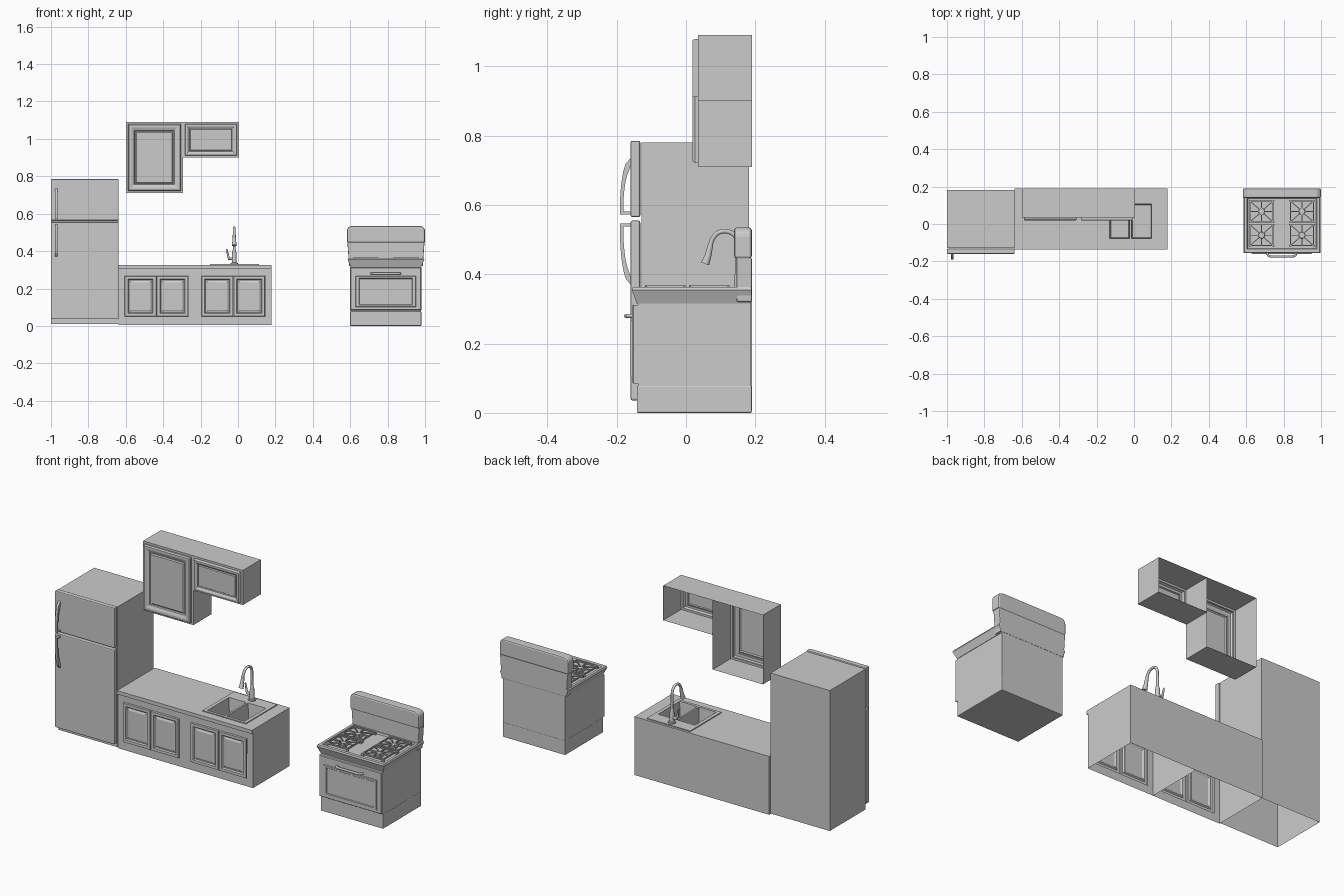
import bpy, bmesh, math
from mathutils import Matrix, Vector

if "Cube" in bpy.data.objects:
    bpy.data.objects.remove(bpy.data.objects["Cube"])


def place(axis, u, v, w):
    return {'x': (w, u, v), 'y': (u, w, v), 'z': (u, v, w)}[axis]


def finish(name, bm, bevel=0, segs=2):
    bmesh.ops.recalc_face_normals(bm, faces=bm.faces[:])
    me = bpy.data.meshes.new(name)
    bm.to_mesh(me)
    bm.free()
    ob = bpy.data.objects.new(name, me)
    bpy.context.collection.objects.link(ob)
    if bevel:
        m = ob.modifiers.new("bevel", 'BEVEL')
        m.width, m.segments, m.limit_method = bevel, segs, 'ANGLE'
    return ob


def loft(name, axis, rings, cap0=False, cap1=True, skip=(), bevel=0):
    """Joins rectangles (u0, u1, v0, v1, w) stacked along an axis."""
    bm = bmesh.new()
    loops = [[bm.verts.new(place(axis, u, v, w)) for u, v in ((a, c), (b, c), (b, d), (a, d))]
             for a, b, c, d, w in rings]
    for p, q in zip(loops, loops[1:]):
        for i in range(4):
            if i not in skip:
                j = (i + 1) % 4
                bm.faces.new((p[i], p[j], q[j], q[i]))
    if cap0:
        bm.faces.new(loops[0])
    if cap1:
        bm.faces.new(loops[-1])
    return finish(name, bm, bevel)


def box(name, x0, x1, y0, y1, z0, z1, bevel=0):
    return loft(name, 'z', [(x0, x1, y0, y1, z0), (x0, x1, y0, y1, z1)], cap0=True, bevel=bevel)


def plate(name, axis, us, vs, w, holes, thick=0):
    """Flat sheet of grid cells, leaving out the hole cells."""
    bm = bmesh.new()
    g = [[bm.verts.new(place(axis, u, v, w)) for v in vs] for u in us]
    for i in range(len(us) - 1):
        for j in range(len(vs) - 1):
            if (i, j) not in holes:
                bm.faces.new((g[i][j], g[i + 1][j], g[i + 1][j + 1], g[i][j + 1]))
    if thick:
        res = bmesh.ops.extrude_face_region(bm, geom=bm.faces[:], use_keep_orig=True)
        off = Vector(place(axis, 0, 0, -thick))
        bmesh.ops.translate(bm, vec=off, verts=[e for e in res['geom'] if isinstance(e, bmesh.types.BMVert)])
    return finish(name, bm)


def prism(name, axis, pts, w0, w1, bevel=0):
    bm = bmesh.new()
    a, b = ([bm.verts.new(place(axis, u, v, w)) for u, v in pts] for w in (w0, w1))
    bm.faces.new(a)
    bm.faces.new(b)
    for i in range(len(pts)):
        j = (i + 1) % len(pts)
        bm.faces.new((a[i], a[j], b[j], b[i]))
    return finish(name, bm, bevel)


def tube(name, pts, radii, spline='POLY'):
    cu = bpy.data.curves.new(name, 'CURVE')
    cu.dimensions, cu.bevel_depth, cu.bevel_resolution = '3D', 1.0, 3
    cu.use_fill_caps = True
    sp = cu.splines.new(spline)
    sp.points.add(len(pts) - 1)
    for p, co, r in zip(sp.points, pts, radii):
        p.co, p.radius = (*co, 1), r
    if spline == 'NURBS':
        sp.order_u, sp.use_endpoint_u, sp.resolution_u = 3, True, 6
    ob = bpy.data.objects.new(name, cu)
    bpy.context.collection.objects.link(ob)
    bpy.ops.object.select_all(action='DESELECT')
    ob.select_set(True)
    bpy.context.view_layer.objects.active = ob
    bpy.ops.object.convert(target='MESH')
    bpy.ops.object.shade_smooth_by_angle(angle=math.radians(40))


def panel_door(name, x0, x1, z0, z1, y, steps):
    """Moulded door; steps are (inset, distance in front of y)."""
    loft(name, 'y', [(x0 + i, x1 - i, z0 + i, z1 - i, y - d) for i, d in steps])


# Fridge
loft("fridge_body", 'z', [(-1, -.64, -.128, .182, .01), (-1, -.64, -.128, .182, .78)])
box("fridge_lower_door", -1, -.638, -.16, -.132, .036, .555, .005)
box("fridge_upper_door", -1, -.638, -.16, -.132, .565, .785, .005)


def fridge_handle(name, z_foot, z_tip):
    n, d = 10, 1 if z_tip > z_foot else -1
    outer, inner = [], []
    for i in range(n + 1):
        t = i / n
        bulge = .031 * math.sqrt(max(0, 1 - t ** 2.2))
        z = z_foot + (z_tip - z_foot) * t
        outer.append((-.16 - bulge, z))
        inner.append((-.16 - max(bulge - .010, 0), z_foot + d * .008 + (z_tip - z_foot - d * .03) * t))
    prism(name, 'x', outer + inner[::-1] + [(-.158, z_foot + d * .008), (-.158, z_foot)], -.978, -.965)


fridge_handle("fridge_upper_handle", .573, .735)
fridge_handle("fridge_lower_handle", .546, .37)

# Base cabinets with pairs of panel doors
base_steps = [(0, 0), (.002, .008), (.017, .008), (.022, .002), (.026, .002), (.034, .006)]
for side, x0, x1, a in (("left", -.638, -.225, -.607), ("right", -.225, .18, -.196)):
    loft(f"{side}_base_cabinet", 'z', [(x0, x1, -.127, .19, .005), (x0, x1, -.127, .19, .31)],
         cap1=False, skip=(0,))
    xs = [x0, a, a + .171, a + .342, x1]
    plate(f"{side}_face_frame", 'y', xs, [.005, .05, .267, .31], -.127, {(1, 1), (2, 1)})
    for k in (1, 2):
        panel_door(f"{side}_base_door_{k}", xs[k] + .001, xs[k + 1] - .001, .05, .267, -.127, base_steps)

# Countertop with sink cutout
plate("countertop", 'z', [-.638, -.225, -.14, .105, .18], [-.137, -.085, .115, .19], .325, {(2, 1)}, .02)

# Double sink
plate("sink_rim", 'z', [-.15, -.13, -.024, -.014, .093, .113], [-.093, -.078, .108, .178],
      .330, {(1, 1), (3, 1)}, .005)
for name, x0, x1 in (("left", -.13, -.024), ("right", -.014, .093)):
    loft(f"sink_{name}_basin", 'z', [(x0, x1, -.078, .108, .33), (x0 + .006, x1 - .006, -.072, .102, .24)])

# Faucet
fx, fy = -.02, .15
tube("faucet_base", [(fx, fy, z) for z in (.33, .337, .338, .395, .41)], [.02, .02, .013, .011, .007])
tube("faucet_spout", [(fx, fy, .40), (fx, fy, .46), (fx, fy - .002, .51), (fx, .118, .527),
                      (fx, .088, .52), (fx, .072, .495), (fx, .068, .475)], [.007] * 7, 'NURBS')
tube("faucet_spray_head", [(fx, .071, .486), (fx, .064, .455), (fx, .055, .43)], [.008, .010, .013])
tube("faucet_lever", [(fx, fy, .36), (-.048, fy, .36), (-.053, fy, .375), (-.06, fy, .412)],
     [.008, .008, .006, .004])

# Wall cabinets, open at the back
wall_steps = [(0, 0), (0, .009), (.005, .016), (.018, .016), (.034, .010), (.037, .004), (.041, .004), (.046, .009)]
for name, x0, x1, z0 in (("tall", -.6, -.295, .71), ("short", -.295, .005, .9)):
    full, i = (x0, x1, z0, 1.09), .011
    loft(f"{name}_wall_cabinet", 'y', [(*full, .19), (*full, .035),
         (x0 + i, x1 - i, z0 + i, 1.09 - i, .035)], cap1=False)
    s = 1 if name == "tall" else .65
    panel_door(f"{name}_wall_door", x0 + i, x1 - i, z0 + i, 1.09 - i, .035, [(a * s, b) for a, b in wall_steps])

# Stove body, drawer and oven door
box("stove_drawer", .6, .98, -.142, .19, 0, .079, .004)
box("stove_body", .602, .978, -.139, .188, .075, .318)
panel_door("oven_door", .6, .98, .085, .312, -.139,
           [(0, 0), (0, .013), (.003, .017), (.02, .017)])
loft("oven_window", 'y', [(.628, .952, .1, .267, -.155), (.631, .949, .103, .264, -.161),
                          (.646, .934, .112, .255, -.161), (.649, .931, .115, .252, -.157)])
tube("oven_handle", [(.712, -.15, .28), (.716, -.168, .28), (.728, -.173, .28),
                     (.852, -.173, .28), (.864, -.168, .28), (.868, -.15, .28)], [.006] * 6)

# Flared cooktop with recessed tray
loft("cooktop", 'z', [(.602, .98, -.142, .188, .316), (.586, .996, -.156, .189, .354),
                      (.59, .992, -.153, .188, .363), (.604, .978, -.135, .14, .363),
                      (.61, .972, -.13, .137, .353)], cap0=True)

# Backguard with rounded top corners
arc = [(.03 * math.sin(t * math.pi / 10), .03 * math.cos(t * math.pi / 10)) for t in range(6)]
top = [(.97 + s, .508 + c * .9) for s, c in arc]
prism("backguard", 'y', [(1.582 - x, z) for x, z in top[::-1]] + top + [(1, .445), (.582, .445)],
      .139, .19, .008)
prism("control_panel", 'y', [(.594, .32), (.988, .32), (.997, .448), (.585, .448)], .146, .19, .004)


# Burner grates
def bar(bm, p, q, w, h):
    p, q = Vector(p), Vector(q)
    d = q - p
    m = (Matrix.Translation((p + q) / 2) @ Matrix.Rotation(math.atan2(d.y, d.x), 4, 'Z')
         @ Matrix.Diagonal((d.length, w, h, 1)))
    bmesh.ops.create_cube(bm, size=1, matrix=m)


for row, cy in (("front", -.06), ("back", .067)):
    for side, cx in (("left", .682), ("right", .898)):
        bm = bmesh.new()
        hx, hy, z = .062, .056, .366
        c = [(cx - hx, cy - hy, z), (cx + hx, cy - hy, z), (cx + hx, cy + hy, z), (cx - hx, cy + hy, z)]
        for i in range(4):
            bar(bm, c[i], c[(i + 1) % 4], .005, .007)
            bar(bm, c[i], Vector(c[i]) - Vector((0, 0, .013)) + Vector((.001, 0, 0)), .006, .012)
        for i in range(8):
            u, v = math.cos(i * math.pi / 4), math.sin(i * math.pi / 4)
            r = .018
            end = (cx + hx * round(u), cy + hy * round(v), z)
            bar(bm, (cx + r * u, cy + r * v, z), end, .005, .007)
        finish(f"{row}_{side}_grate", bm)
        tube(f"{row}_{side}_burner", [(cx, cy, .352), (cx, cy, .358), (cx, cy, .3585), (cx, cy, .364)],
             [.026, .026, .018, .016])
